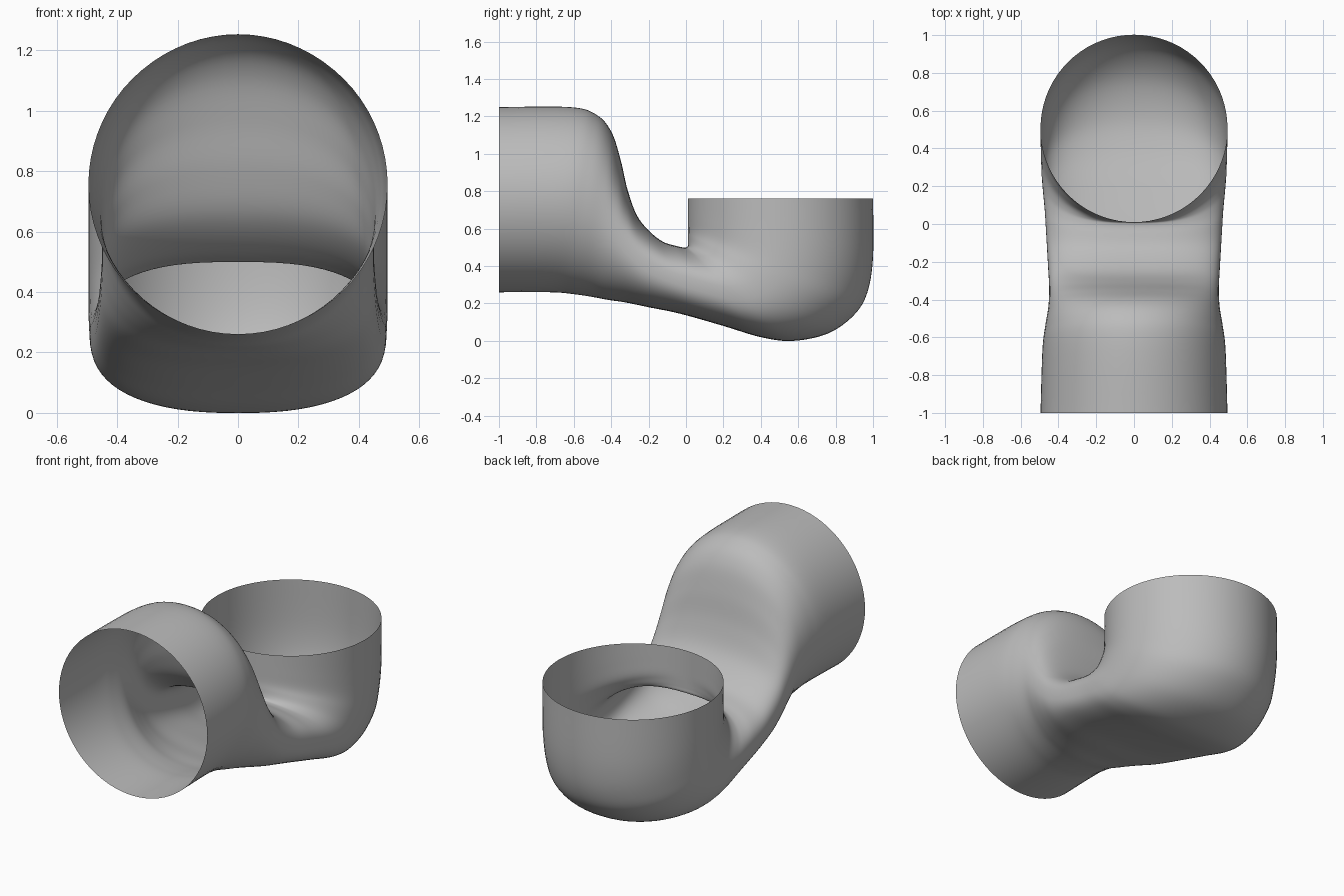
import bpy
import bmesh
import math
from mathutils import Vector

cube = bpy.data.objects.get("Cube")
if cube:
    bpy.data.objects.remove(cube)

SEGMENTS = 72
STEPS = 6

# Stations along the duct: roof y, roof z, floor y, floor z, half width, squareness
STATIONS = [
    (-1.0, 1.25, -1.0, 0.26, 0.495, 2.0),
    (-0.62, 1.25, -0.72, 0.26, 0.485, 2.0),
    (-0.48, 1.21, -0.60, 0.25, 0.47, 2.05),
    (-0.40, 1.12, -0.50, 0.235, 0.455, 2.1),
    (-0.35, 0.97, -0.42, 0.22, 0.45, 2.2),
    (-0.31, 0.80, -0.32, 0.205, 0.45, 2.4),
    (-0.25, 0.65, -0.20, 0.18, 0.455, 2.6),
    (-0.14, 0.54, -0.03, 0.145, 0.463, 2.7),
    (-0.04, 0.505, 0.20, 0.08, 0.473, 2.7),
    (0.0, 0.50, 0.40, 0.02, 0.483, 2.6),
    (0.01, 0.51, 0.57, 0.0, 0.49, 2.4),
    (0.01, 0.53, 0.76, 0.04, 0.493, 2.2),
    (0.01, 0.56, 0.90, 0.14, 0.495, 2.1),
    (0.01, 0.60, 0.97, 0.26, 0.495, 2.0),
    (0.01, 0.67, 1.0, 0.45, 0.495, 2.0),
    (0.01, 0.76, 1.0, 0.76, 0.495, 2.0),
]


def blend(a, b, c, d, t):
    """Smooth curve through b and c."""
    return 0.5 * (2 * b + (c - a) * t + (2 * a - 5 * b + 4 * c - d) * t * t
                  + (3 * b - a - 3 * c + d) * t ** 3)


def smooth_stations():
    last = len(STATIONS) - 1
    for i in range(last):
        near = [STATIONS[min(max(i + k, 0), last)] for k in (-1, 0, 1, 2)]
        for s in range(STEPS):
            yield [blend(*vals, s / STEPS) for vals in zip(*near)]
    yield STATIONS[last]


def rounded(value, power):
    return math.copysign(abs(value) ** (2 / power), value)


def section(bm, station):
    """One closed ring spanning from roof to floor."""
    ry, rz, fy, fz, width, power = station
    roof, floor = Vector((0, ry, rz)), Vector((0, fy, fz))
    centre, half = (roof + floor) / 2, (roof - floor) / 2
    ring = []
    for k in range(SEGMENTS):
        a = math.tau * k / SEGMENTS
        p = centre + half * rounded(math.cos(a), power)
        p.x = width * rounded(math.sin(a), power)
        ring.append(bm.verts.new(p))
    return ring


# Open duct lofted from the round front mouth to the upturned rear cup
bm = bmesh.new()
rings = [section(bm, st) for st in smooth_stations()]
for a, b in zip(rings, rings[1:]):
    for k in range(SEGMENTS):
        n = (k + 1) % SEGMENTS
        bm.faces.new((a[k], a[n], b[n], b[k]))

mesh = bpy.data.meshes.new("duct")
bm.to_mesh(mesh)
bm.free()
duct = bpy.data.objects.new("duct", mesh)
bpy.context.collection.objects.link(duct)

# Plain grey finish
grey = bpy.data.materials.new("plain grey")
grey.use_nodes = True
colour = (0.5, 0.5, 0.5, 1)
grey.diffuse_color = colour
grey.node_tree.nodes["Principled BSDF"].inputs["Base Color"].default_value = colour
mesh.materials.append(grey)

bpy.context.view_layer.objects.active = duct
duct.select_set(True)
bpy.ops.object.shade_smooth_by_angle(angle=math.radians(40))
